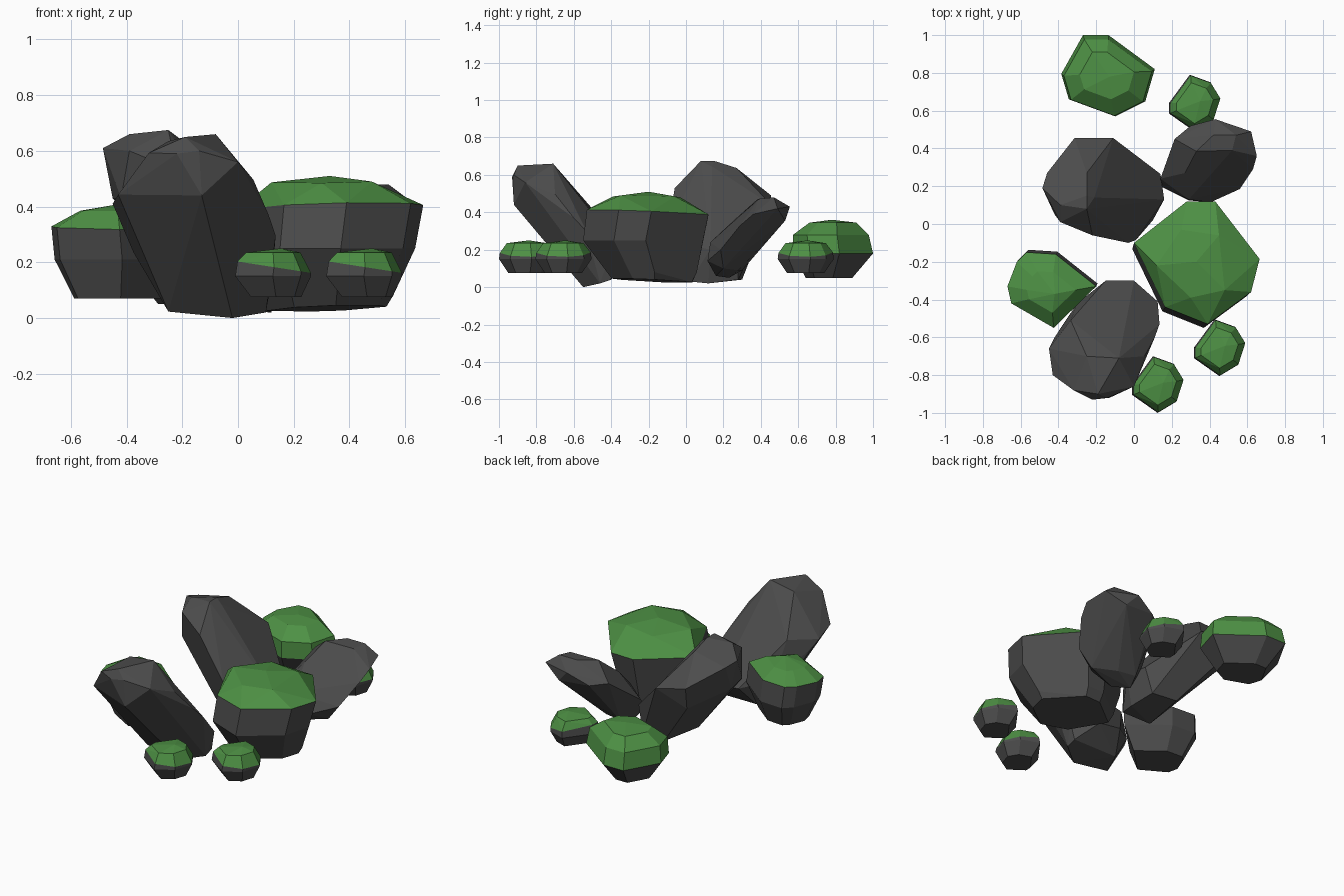
import bpy, bmesh, math


def material(name, rgb):
    m = bpy.data.materials.new(name)
    m.diffuse_color = (*rgb, 1)
    return m


STONE = material("dark grey stone", (0.072, 0.072, 0.072))
MOSS = material("moss green", (0.075, 0.28, 0.058))


def rock(name, points, moss_z=None, tilt=(0, 0), mid=(0, 0)):
    """Faceted convex boulder; faces above a (tilted) moss line are green."""
    bm = bmesh.new()
    for p in points:
        bm.verts.new(p)
    bmesh.ops.convex_hull(bm, input=bm.verts[:])
    bmesh.ops.delete(bm, geom=[v for v in bm.verts if not v.link_faces], context='VERTS')
    bmesh.ops.recalc_face_normals(bm, faces=bm.faces[:])
    for f in bm.faces:
        f.smooth = False
        c = f.calc_center_median()
        if moss_z and c.z - tilt[0] * (c.x - mid[0]) - tilt[1] * (c.y - mid[1]) > moss_z:
            f.material_index = 1
    bmesh.ops.dissolve_limit(bm, angle_limit=math.radians(7), verts=bm.verts[:],
                             edges=bm.edges[:], delimit={'MATERIAL'})
    me = bpy.data.meshes.new(name)
    bm.to_mesh(me)
    bm.free()
    me.materials.append(STONE)
    me.materials.append(MOSS)
    ob = bpy.data.objects.new(name, me)
    bpy.context.collection.objects.link(ob)
    return ob


def rings(outline, levels):
    """Stack scaled copies of a plan outline: (z, scale, dx, dy, tilt_x, tilt_y)."""
    n = len(outline)
    cx = sum(p[0] for p in outline) / n
    cy = sum(p[1] for p in outline) / n
    return [(cx + (x - cx) * s + dx, cy + (y - cy) * s + dy, z + tx * (x - cx) + ty * (y - cy))
            for z, s, dx, dy, tx, ty in levels for x, y in outline]


# large mossy boulder on the right
big = [(.28, .12), (.43, .12), (.665, -.185), (.62, -.36), (.39, -.53), (.165, -.44), (0, -.1)]
rock("large_mossy_boulder",
     rings(big, [(.035, .66, -.03, .02, .02, -.03), (.08, .74, -.03, .02, 0, 0),
                 (.25, .97, -.02, -.03, 0, 0), (.4, 1, 0, 0, .02, -.04)])
     + [(.33, -.2, .51), (.12, -.22, .487), (.48, -.35, .49), (.45, -.06, .485), (.3, -.39, .485),
        (.25, -.03, .48)], .413, (.02, -.04), (.35, -.2))

# mossy boulder on the left
left = [(-.57, -.15), (-.415, -.16), (-.2, -.33), (-.425, -.55), (-.65, -.42), (-.67, -.33), (-.62, -.2)]
rock("left_mossy_boulder",
     rings(left, [(.07, .68, .03, 0, 0, 0), (.21, .99, .01, .015, 0, 0), (.33, 1, 0, 0, 0, .05),
                  (.385, .55, .03, -.03, 0, 0)]) + [(-.42, -.37, .41)], .343, (0, .05), (-.5, -.3))

# mossy boulder at the back
back = [(-.27, 1), (-.135, 1), (.11, .82), (.06, .65), (-.1, .57), (-.345, .66), (-.385, .795)]
rock("back_mossy_boulder",
     rings(back, [(.05, .58, 0, -.02, 0, 0), (.18, 1, 0, 0, 0, 0), (.28, .94, 0, -.01, 0, 0),
                  (.345, .58, 0, 0, 0, 0)]) + [(-.13, .78, .36)], .19)

# three matching small mossy stones, moss hanging lower on the right
small = [(-.025, .15), (.085, .11), (.137, .025), (.1, -.09), (0, -.15), (-.135, -.055), (-.135, 0)]
for i, (px, py) in enumerate([(.125, -.85), (.452, -.655), (.32, .64)]):
    ob = rock("small_mossy_stone_%d" % (i + 1),
              rings(small, [(.075, .66, .01, 0, 0, 0), (.15, 1, 0, 0, 0, 0),
                            (.182, .97, .004, 0, -.15, .0), (.235, .72, 0, 0, 0, 0)])
              + [(.03, .01, .25)], .187, (-.15, 0))
    ob.location = (px, py, 0)

# tall slab leaning forward
rock("front_leaning_slab", [
    (-.25, -.7, .635), (-.08, -.71, .66), (-.19, -.9, .65), (-.22, -.93, .59), (-.14, -.92, .6),
    (-.32, -.88, .593), (0, -.86, .56), (.055, -.7, .497), (-.13, -.92, .44),
    (-.43, -.8, .443), (-.45, -.66, .41), (-.42, -.6, .353), (-.375, -.53, .235), (-.335, -.51, .43),
    (.11, -.6, .37), (.135, -.53, .296), (.125, -.41, .16),
    (-.02, -.55, 0), (-.25, -.53, .023), (.1, -.46, .02), (.1, -.4, .04), (-.2, -.4, .04),
    (0, -.3, .14), (-.15, -.3, .16), (-.3, -.42, .2)])

# tall slab leaning to the left
rock("middle_leaning_slab", [
    (-.485, .19, .61), (-.46, .27, .59), (-.39, .1, .66), (-.25, .08, .675), (-.25, .15, .675),
    (-.39, .01, .6), (-.25, .27, .637), (-.22, -.06, .53), (-.21, .14, .645),
    (-.315, .455, .49), (-.11, .455, .44), (-.45, .2, .43), (-.42, .05, .43), (-.3, .42, .35),
    (.14, .265, .2), (.16, .13, .2), (.01, -.085, .25), (-.03, -.1, .3),
    (.1, .28, .04), (-.06, .3, .04), (.1, .02, .03), (-.1, .02, .03), (.12, .12, .02)])

# slab leaning backwards
rock("back_leaning_slab", [
    (.43, .555, .43), (.3, .52, .37), (.62, .49, .42), (.54, .47, .48), (.42, .47, .48),
    (.33, .385, .472), (.52, .39, .472), (.65, .36, .39), (.63, .29, .33), (.56, .185, .2),
    (.405, .115, .14), (.29, .125, .14), (.29, .13, .24), (.15, .195, .15), (.14, .24, .22),
    (.215, .45, .38), (.27, .27, .37), (.42, .27, .37), (.5, .53, .355), (.3, .16, .06),
    (.48, .2, .1), (.22, .23, .05), (.35, .28, .09), (.24, .3, .09)])
